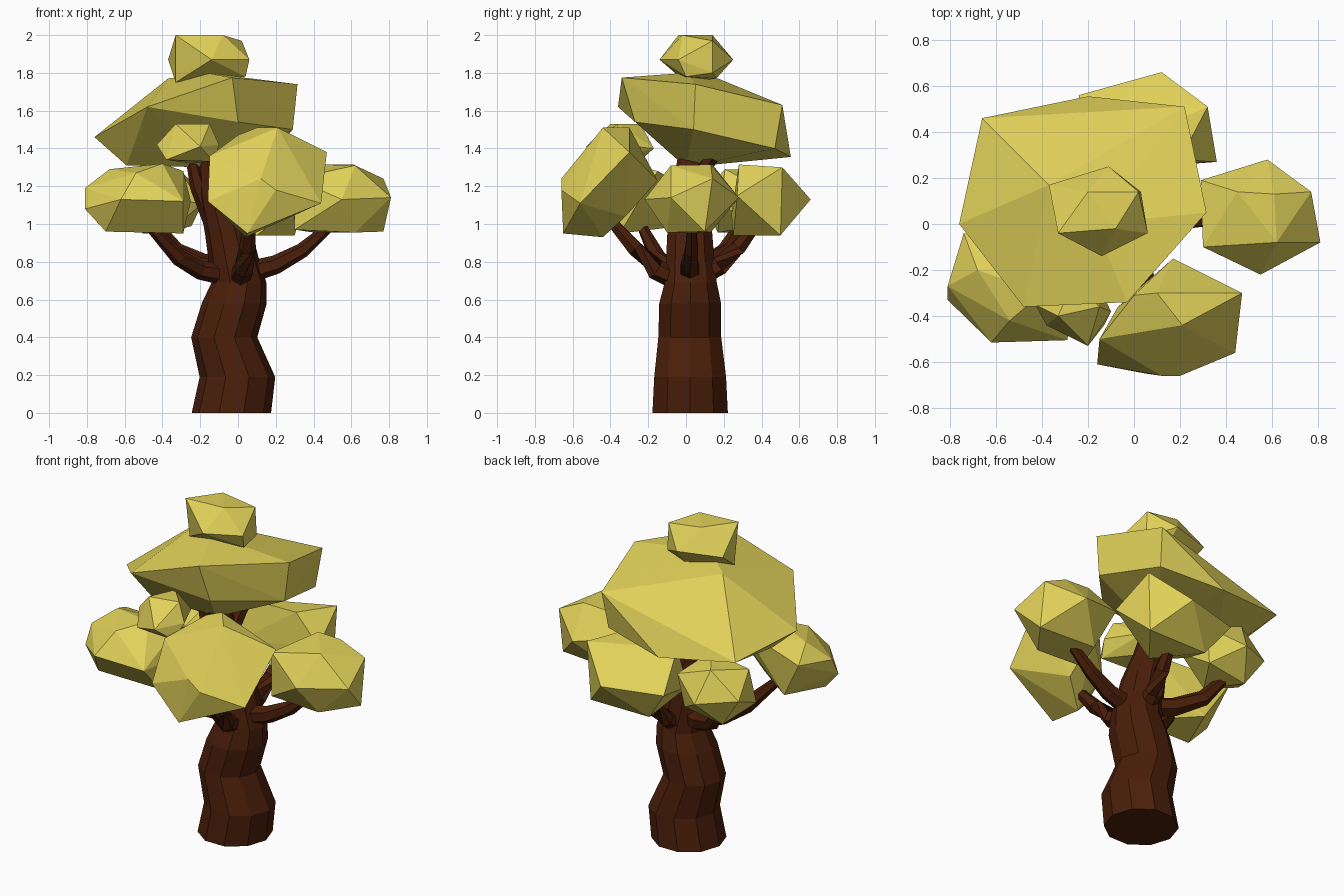
import bpy
import bmesh
import math
from mathutils import Vector, Euler

cube = bpy.data.objects.get("Cube")
if cube:
    bpy.data.objects.remove(cube, do_unlink=True)


def make_material(name, color):
    material = bpy.data.materials.new(name)
    material.use_nodes = True
    material.diffuse_color = color
    material.node_tree.nodes["Principled BSDF"].inputs["Base Color"].default_value = color
    return material


leaf_yellow = make_material("leaf_yellow", (0.75, 0.64, 0.1, 1))
bark_brown = make_material("bark_brown", (0.069, 0.0135, 0.003, 1))


def finish(bm, name, material):
    """Turn a bmesh into a flat shaded object."""
    bmesh.ops.recalc_face_normals(bm, faces=bm.faces)
    mesh = bpy.data.meshes.new(name)
    bm.to_mesh(mesh)
    bm.free()
    mesh.materials.append(material)
    obj = bpy.data.objects.new(name, mesh)
    bpy.context.collection.objects.link(obj)
    return obj


def faceted_clump(name, corners):
    """Leaf clump wrapped around a few corner points."""
    bm = bmesh.new()
    for corner in corners:
        bm.verts.new(corner)
    bmesh.ops.convex_hull(bm, input=bm.verts)
    loose = [v for v in bm.verts if not v.link_faces]
    bmesh.ops.delete(bm, geom=loose, context='VERTS')
    return finish(bm, name, leaf_yellow)


def round_clump(name, low, high, turn):
    """Turned icosphere stretched to fill the box between low and high."""
    bm = bmesh.new()
    bmesh.ops.create_icosphere(bm, subdivisions=1, radius=1)
    bmesh.ops.rotate(bm, verts=bm.verts, matrix=Euler(turn).to_matrix())
    for axis in range(3):
        values = [v.co[axis] for v in bm.verts]
        start, span = min(values), max(values) - min(values)
        for v in bm.verts:
            part = (v.co[axis] - start) / span
            v.co[axis] = low[axis] + part * (high[axis] - low[axis])
    return finish(bm, name, leaf_yellow)


def limb(name, path, sides=6, level=False):
    """Tapered tube; each path entry is a centre point and a radius."""
    bm = bmesh.new()
    points = [Vector(p[:3]) for p in path]
    rings = []
    for i, point in enumerate(points):
        ahead = points[min(i + 1, len(points) - 1)]
        behind = points[max(i - 1, 0)]
        along = Vector((0, 0, 1)) if level else (ahead - behind).normalized()
        side = along.cross(Vector((0, 1, 0)) if abs(along.y) < 0.8
                           else Vector((1, 0, 0))).normalized()
        other = along.cross(side)
        ring = []
        for k in range(sides):
            angle = math.tau * k / sides
            offset = side * math.cos(angle) + other * math.sin(angle)
            ring.append(bm.verts.new(point + offset * path[i][3]))
        rings.append(ring)
    for lower, upper in zip(rings, rings[1:]):
        for k in range(sides):
            n = (k + 1) % sides
            bm.faces.new((lower[k], lower[n], upper[n], upper[k]))
    bm.faces.new(rings[0])
    bm.faces.new(rings[-1])
    return finish(bm, name, bark_brown)


# Wavy trunk
limb("trunk", [
    (-.035, .022, 0, .21), (-.003, .022, .19, .2), (-.073, .02, .4, .175),
    (-.02, .022, .58, .172), (.005, .025, .69, .145), (-.02, .022, .8, .135),
    (-.05, .02, .95, .125), (-.11, .02, 1.15, .1), (-.15, .02, 1.4, .06),
], sides=10, level=True)

# Branches reaching into the clumps
limb("left_branch", [(.04, .02, .74, .06), (.2, .02, .785, .05),
                     (.34, .03, .86, .04), (.5, .03, 1.0, .025)])
limb("front_branch", [(.0, -.03, .7, .06), (.03, -.16, .76, .055),
                      (.05, -.27, .87, .045), (.06, -.4, 1.02, .03)])
limb("right_branch", [(-.05, 0, .73, .06), (-.2, -.07, .755, .05),
                      (-.31, -.15, .82, .045), (-.48, -.24, 1.0, .025)])
limb("right_back_branch", [(-.05, .04, .77, .06), (-.19, .12, .79, .055),
                           (-.33, .21, .86, .045), (-.45, .3, 1.02, .025)])
limb("back_branch", [(-.01, .05, .72, .06), (.01, .18, .78, .05),
                     (.03, .28, .88, .045), (.05, .4, 1.03, .025)])
limb("upper_right_branch", [(-.12, .02, 1.0, .06), (-.21, .01, 1.2, .045),
                            (-.26, .01, 1.4, .025)])
limb("upper_back_branch", [(-.1, .03, 1.15, .05), (-.06, .12, 1.33, .04),
                           (-.02, .2, 1.43, .03)])

# Broad slanted canopy
faceted_clump("canopy", [
    (-.48, -.36, 1.62), (-.03, -.34, 1.775), (0, -.27, 1.54),
    (.315, .05, 1.74), (.29, .04, 1.5), (.22, .51, 1.63), (.2, .47, 1.4),
    (-.2, .555, 1.355), (-.66, .46, 1.41), (-.76, 0, 1.46),
    (-.59, 0, 1.31), (-.15, .0, 1.3), (-.17, 0, 1.8), (-.37, .17, 1.77)])

# Large faceted clumps
faceted_clump("front_clump", [
    (-.16, -.61, 1.12), (.12, -.66, 1.24), (.2, -.66, 1.18), (.05, -.65, .95),
    (.04, -.44, .93), (.44, -.56, 1.11), (.47, -.3, 1.38), (.21, -.44, 1.51),
    (.1, -.3, 1.51), (-.15, -.5, 1.36), (.17, -.15, 1.23), (.2, -.32, 1.04),
    (0, -.31, 1.47), (-.07, -.36, 1.15)])
faceted_clump("left_clump", [
    (.58, .28, 1.14), (.77, .14, 1.24), (.81, -.08, 1.14), (.55, -.22, 1.13),
    (.3, -.1, 1.24), (.29, .19, 1.2), (.62, -.08, 1.31), (.45, .14, 1.315),
    (.61, .13, 1.315), (.3, -.1, .97), (.77, .1, .96), (.62, -.1, .955),
    (.4, .13, .955)])
faceted_clump("right_clump", [
    (-.81, -.27, 1.19), (-.81, -.33, 1.08), (-.62, -.515, 1.13),
    (-.29, -.505, 1.12), (-.54, -.42, 1.27), (-.4, -.3, 1.32),
    (-.68, -.2, 1.29), (-.74, -.04, 1.22), (-.29, -.15, 1.28),
    (-.7, -.36, .96), (-.25, -.25, 1.12), (-.29, -.35, .95), (-.6, -.1, .98)])
faceted_clump("back_clump", [
    (-.24, .56, 1.13), (.12, .66, 1.13), (.32, .51, 1.3), (.36, .27, 1.15),
    (.3, .5, .94), (-.1, .5, .94), (.1, .25, .94), (.2, .28, 1.315),
    (-.15, .3, 1.3), (-.18, .24, 1.05)])
faceted_clump("top_clump", [
    (-.33, -.04, 2), (-.2, .14, 2), (.02, .14, 1.97), (-.08, -.02, 2),
    (-.37, .17, 1.87), (-.11, .25, 1.87), (.06, -.04, 1.87), (.03, .14, 1.8),
    (-.14, -.14, 1.87), (-.33, 0, 1.75), (.04, 0, 1.78), (-.1, .16, 1.77)])
faceted_clump("small_clump", [
    (-.33, -.4, 1.53), (-.15, -.36, 1.53), (-.26, -.24, 1.53),
    (-.43, -.35, 1.42), (-.38, -.44, 1.34), (-.2, -.53, 1.41),
    (-.13, -.44, 1.33), (-.1, -.38, 1.42), (-.2, -.17, 1.4), (-.35, -.22, 1.4),
    (-.25, -.26, 1.32)])

# Small rounded clump
round_clump("right_back_clump", (-.63, .07, .95), (-.19, .5, 1.29), (.55, 0, .8))
